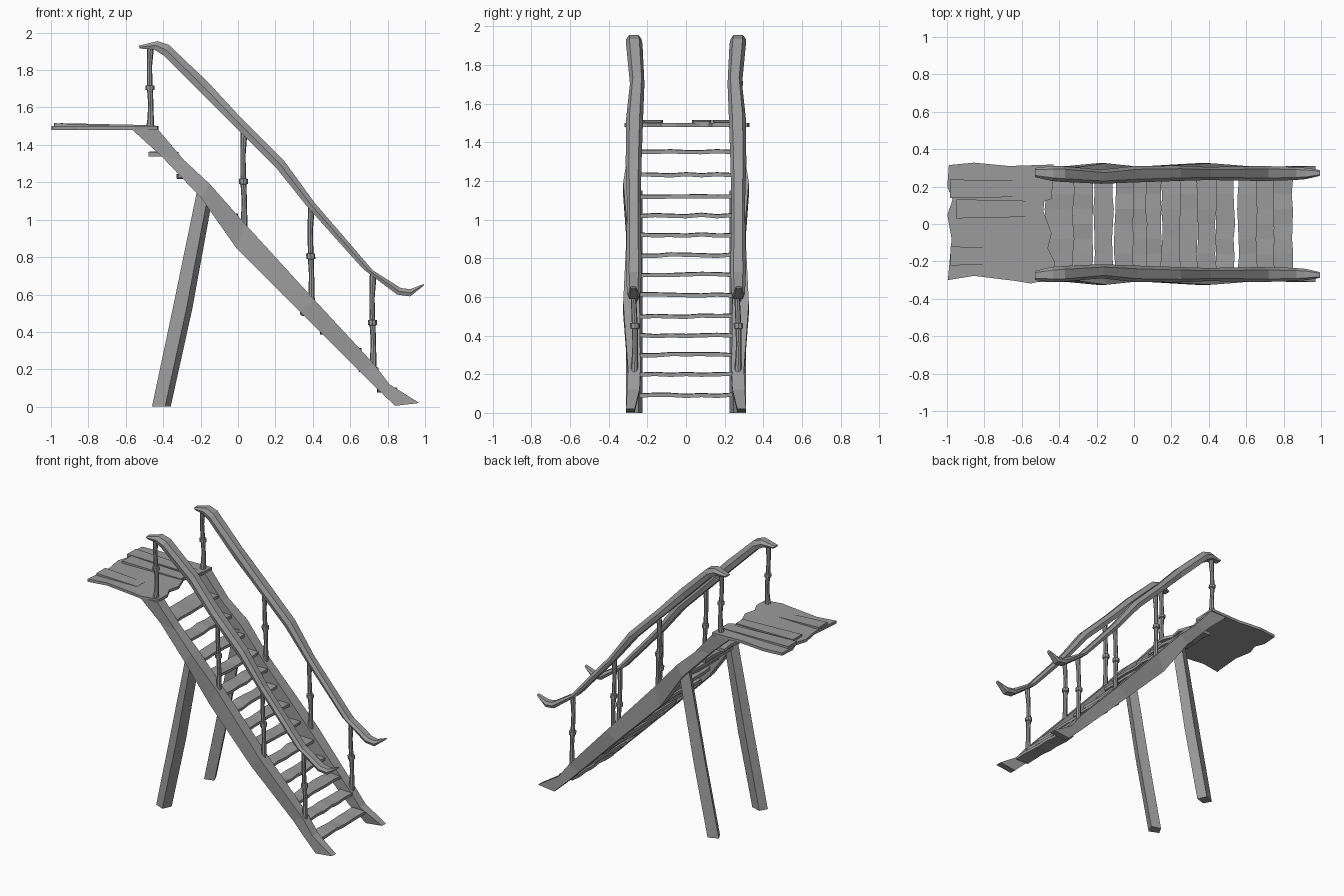
import bpy, bmesh, math, random
from mathutils import Vector

random.seed(4)
old = bpy.data.objects.get("Cube")
if old:
    bpy.data.objects.remove(old, do_unlink=True)

wood = bpy.data.materials.new("weathered grey")
wood.use_nodes = True
GREY = (0.33, 0.33, 0.33, 1)
wood.diffuse_color = GREY
wood.node_tree.nodes["Principled BSDF"].inputs["Base Color"].default_value = GREY


def finish(name, bm):
    bmesh.ops.recalc_face_normals(bm, faces=bm.faces)
    mesh = bpy.data.meshes.new(name)
    bm.to_mesh(mesh)
    bm.free()
    mesh.materials.append(wood)
    obj = bpy.data.objects.new(name, mesh)
    bpy.context.collection.objects.link(obj)
    return obj


def loft(name, sections):
    """Skin a closed bar through equal-length cross-sections."""
    bm = bmesh.new()
    rings = [[bm.verts.new(p) for p in s] for s in sections]
    n = len(rings[0])
    for a, b in zip(rings, rings[1:]):
        for i in range(n):
            j = (i + 1) % n
            bm.faces.new((a[i], a[j], b[j], b[i]))
    bm.faces.new(rings[0])
    bm.faces.new(rings[-1])
    return finish(name, bm)


def slab(name, outline, z0, z1):
    return loft(name, [[(x, y, z) for x, y in outline] for z in (z0, z1)])


# Upper edge x, z; lower edge x, z; inner y; outer y
STRINGER = [
    (-.43, 1.485, -.57, 1.485, .235, .31),
    (-.29, 1.32, -.41, 1.34, .235, .305),
    (-.15, 1.19, -.2, 1.12, .24, .325),
    (.04, .975, -.01, .85, .235, .305),
    (.41, .57, .33, .51, .24, .325),
    (.73, .225, .65, .19, .235, .3),
    (.81, .12, .73, .11, .24, .305),
    (.97, .02, .84, .005, .265, .31),
]
RAIL = [
    (-.53, 1.93, -.525, 1.915, .25, .3),
    (-.43, 1.955, -.45, 1.91, .23, .31),
    (-.37, 1.935, -.4, 1.88, .225, .31),
    (-.16, 1.735, -.19, 1.67, .215, .29),
    (.02, 1.54, -.02, 1.5, .222, .31),
    (.25, 1.31, .21, 1.27, .23, .312),
    (.41, 1.09, .37, 1.07, .235, .305),
    (.72, .73, .67, .735, .23, .31),
    (.87, .635, .85, .6, .235, .305),
    (.92, .628, .92, .59, .24, .3),
    (.995, .657, .99, .645, .257, .288),
]
# Left edge x, right edge x, z
LEG = [(-.46, -.36, 0), (-.35, -.245, .52), (-.22, -.13, 1.15)]
POSTS = [(-.47, 1.49, 1.93), (.03, .94, 1.48), (.39, .54, 1.08), (.72, .2, .71)]


def stringer_section(row, side):
    xt, zt, xb, zb, yi, yo = row
    return [(xt, side * yi, zt), (xt, side * yo, zt),
            (xb, side * yo, zb), (xb, side * yi, zb)]


def rail_section(row, side):
    # Bevelled on top, full width below
    xt, zt, xb, zb, yi, yo = row
    inset = (yo - yi) * .2
    xm, zm = (xt + xb) / 2, (zt + zb) / 2
    return [(x, side * y, z) for x, y, z in (
        (xt, yi + inset, zt), (xt, yo - inset, zt), (xm, yo, zm),
        (xb, yo - inset / 2, zb), (xb, yi + inset / 2, zb), (xm, yi, zm))]


def leg_section(row, side):
    # Slightly turned square section
    a, b, z = row
    w = b - a
    mid = .27
    return [(x, side * y, z) for x, y in (
        (a, mid + .01), (a + w * .7, mid + .04),
        (b, mid - .025), (a + w * .3, mid - .045))]


def post(name, x, y, z0, z1):
    # Turned post with a collar at mid height
    profile = [(0, .021), (.12, .017), (.3, .014), (.46, .016), (.465, .024),
               (.515, .024), (.52, .015), (.75, .014), (.9, .017), (1, .018)]
    rings = []
    for t, r in profile:
        dx = .004 * math.sin(t * 7)
        dy = .005 * math.sin(t * 5)
        rings.append([(x + dx + r * math.cos(k * math.pi / 4),
                       y + dy + r * math.sin(k * math.pi / 4),
                       z0 + t * (z1 - z0)) for k in range(8)])
    loft(name, rings)


# Both sides of the staircase
for side, label in ((1, "left"), (-1, "right")):
    loft(label + "_stringer", [stringer_section(r, side) for r in STRINGER])
    loft(label + "_handrail", [rail_section(r, side) for r in RAIL])
    loft(label + "_leg", [leg_section(r, side) for r in LEG])
    for i, (x, z0, z1) in enumerate(POSTS):
        post(f"{label}_post_{i + 1}", x, side * .268, z0, z1)

# Uneven treads: front edge x, height
TREADS = [(-.32, 1.35), (-.22, 1.23), (-.11, 1.12), (0, 1.02), (.07, .92),
          (.15, .815), (.25, .715), (.34, .61), (.44, .5), (.54, .4),
          (.66, .3), (.75, .2), (.85, .09)]
for i, (front, z) in enumerate(TREADS):
    depth = .155 if i == 0 else .105
    sections = []
    for k in range(7):
        y = -.24 + .08 * k
        f = front + random.uniform(-.008, .002)
        b = front - depth + random.uniform(-.004, .008)
        h = z + random.uniform(-.004, .004)
        sections.append([(f, y, h + .01), (b, y, h + .012),
                         (b, y, h - .01), (f, y, h - .01)])
    loft(f"tread_{i + 1}", sections)

# Platform of ragged boards
OUTLINE = [(-.99, .315), (-.855, .328), (-.67, .31), (-.43, .318), (-.44, .135),
           (-.48, .12), (-.485, .07), (-.44, -.05), (-.46, -.13), (-.425, -.2),
           (-.43, -.29), (-.55, -.318), (-.63, -.305), (-.855, -.277),
           (-.995, -.3), (-.975, -.08), (-.998, .05), (-.97, .13), (-.998, .2)]
slab("platform", OUTLINE, 1.48, 1.5)


def wedge(name, x0, x1, y0, y1, end):
    # Lifted board that sinks towards its far end
    loft(name, [[(x, ya, 1.49), (x, yb, 1.49), (x, yb, z), (x, ya, z)]
                for x, ya, yb, z in ((x0, y0, y1, 1.516),
                                     (x1, y0 + .01, y1 - .01, end))])


wedge("back_board", -.985, -.44, .138, .238, 1.503)
wedge("front_board", -.98, -.66, -.222, -.12, 1.501)
wedge("middle_board", -.95, -.485, .03, .132, 1.506)
